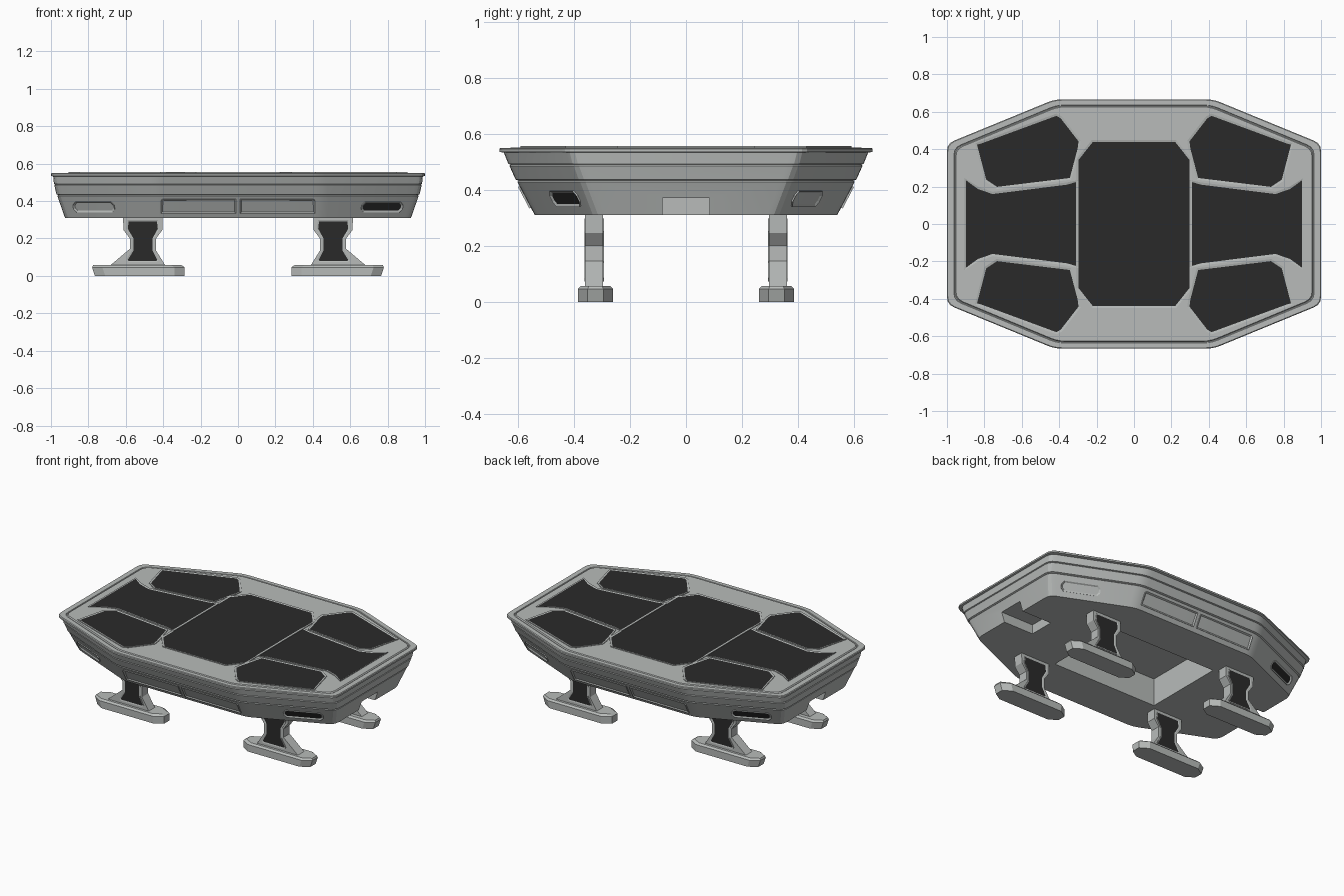
import bpy, bmesh
from mathutils import Vector, Matrix

if "Cube" in bpy.data.objects:
    bpy.data.objects.remove(bpy.data.objects["Cube"])


def material(name, col):
    m = bpy.data.materials.new(name)
    m.diffuse_color = (*col, 1)
    m.use_nodes = True
    m.node_tree.nodes["Principled BSDF"].inputs["Base Color"].default_value = m.diffuse_color
    return m


GREY = material("light_grey_metal", (0.48, 0.50, 0.49))
DARK = material("dark_glass", (0.023, 0.023, 0.023))


def finish(bm, name, mats):
    bmesh.ops.recalc_face_normals(bm, faces=bm.faces)
    me = bpy.data.meshes.new(name)
    bm.to_mesh(me)
    bm.free()
    for m in mats:
        me.materials.append(m)
    ob = bpy.data.objects.new(name, me)
    bpy.context.collection.objects.link(ob)
    return ob


def loft(name, rings):
    """Skin a stack of equal-length closed rings and cap both ends."""
    bm = bmesh.new()
    vs = [[bm.verts.new(p) for p in r] for r in rings]
    n = len(vs[0])
    for a, b in zip(vs, vs[1:]):
        for i in range(n):
            j = (i + 1) % n
            bm.faces.new((a[i], a[j], b[j], b[i]))
    bm.faces.new(vs[0])
    bm.faces.new(vs[-1])
    return finish(bm, name, [GREY])


def plate(name, pts, mat, rim=0.012, height=0.006, sink=0.003, base=-0.008):
    """Raised grey frame with a dark panel sunk into it."""
    bm = bmesh.new()
    f = bm.faces.new([bm.verts.new((x, y, base)) for x, y in pts])
    f.normal_update()
    if f.normal.z < 0:
        f.normal_flip()
    ext = bmesh.ops.extrude_face_region(bm, geom=[f], use_keep_orig=True)["geom"]
    bmesh.ops.translate(bm, verts=[g for g in ext if isinstance(g, bmesh.types.BMVert)],
                        vec=(0, 0, height - base))
    bmesh.ops.recalc_face_normals(bm, faces=bm.faces)
    top = max(bm.faces, key=lambda g: g.calc_center_median().z)
    bmesh.ops.inset_region(bm, faces=[top], thickness=rim)
    top.material_index = 1
    bmesh.ops.translate(bm, verts=top.verts, vec=(0, 0, -sink))
    bm.transform(mat)
    return finish(bm, name, [GREY, DARK])


def basis(o, u, v):
    u = Vector(u).normalized()
    v = Vector(v)
    v = (v - u * v.dot(u)).normalized()
    m = Matrix((u, v, u.cross(v))).transposed().to_4x4()
    m.translation = o
    return m


def octagon(hx, cy, cx, hy, z, r=0.04, seg=3):
    """Eight-sided outline with slightly rounded corners."""
    c = [Vector(p) for p in ((hx, -cy), (hx, cy), (cx, hy), (-cx, hy),
                             (-hx, cy), (-hx, -cy), (-cx, -hy), (cx, -hy))]
    out = []
    for i, p in enumerate(c):
        a = p + (c[i - 1] - p).normalized() * r
        b = p + (c[(i + 1) % 8] - p).normalized() * r
        for k in range(seg + 1):
            t = k / seg
            q = a * (1 - t) ** 2 + p * 2 * t * (1 - t) + b * t * t
            out.append((q.x, q.y, z))
    return out


def mirror(sx, sy):
    return Matrix.Diagonal((sx, sy, 1, 1))


# Table body: flared octagonal shell with stepped bands and a rim
body = loft("table_body", [octagon(*r) for r in (
    (.925, .33, .44, .54, .31), (.966, .375, .445, .602, .428),
    (.962, .371, .445, .598, .432), (.971, .380, .445, .608, .436),
    (.982, .398, .442, .630, .485), (.978, .394, .442, .626, .489),
    (.984, .402, .440, .634, .492), (.988, .412, .432, .650, .532),
    (1.0, .43, .425, .666, .535), (1.0, .43, .425, .666, .545),
    (.996, .427, .423, .662, .549), (.963, .408, .412, .636, .549),
    (.961, .406, .411, .634, .545), (.957, .403, .409, .630, .545),
    (.952, .400, .407, .626, .551))])


# Underside cavity and end hand notches
def cut(x0, x1, y, z1):
    c = loft("cutter", [[(x0, -y, z), (x1, -y, z), (x1, y, z), (x0, y, z)] for z in (.2, z1)])
    c.hide_render = True
    m = body.modifiers.new("cut", 'BOOLEAN')
    m.operation, m.solver, m.object = 'DIFFERENCE', 'EXACT', c
    bpy.context.view_layer.objects.active = body
    bpy.ops.object.modifier_apply(modifier=m.name)
    bpy.data.objects.remove(c)


cut(-.38, .38, .27, .49)
cut(.71, 1.1, .083, .37)
cut(-1.1, -.71, .083, .37)

bpy.ops.object.select_all(action='DESELECT')
body.select_set(True)
bpy.context.view_layer.objects.active = body
bpy.ops.object.shade_smooth_by_angle(angle=0.26)

# Glass panels on the top
deck = Matrix.Translation((0, 0, .551))
plate("centre_panel", [(.225, .45), (.309, .345), (.309, -.345), (.225, -.45),
                       (-.225, -.45), (-.309, -.345), (-.309, .345), (-.225, .45)],
      deck, height=.004, sink=.0025)
for sx in (1, -1):
    plate("side_panel", [(.297, .235), (.36, .222), (.755, .172), (.83, .198), (.905, .245),
                         (.905, -.245), (.83, -.198), (.755, -.172), (.36, -.222), (.297, -.235)],
          mirror(sx, 1) @ deck, height=.004, sink=.0025)
    for sy in (1, -1):
        plate("corner_panel", [(.85, .43), (.825, .44), (.415, .59), (.385, .575), (.285, .445),
                               (.29, .40), (.335, .237), (.735, .187), (.80, .23)],
              mirror(sx, sy) @ deck, height=.004, sink=.0025)

# Drawer fronts, corner vents, legs and feet in each quadrant
drawer = [(-.2, -.042), (.2, -.042), (.2, .035), (.19, .045), (-.2, .045)]
vent = [(-.12, -.012), (-.103, -.031), (.103, -.031), (.12, -.012),
        (.12, .012), (.103, .031), (-.103, .031), (-.12, .012)]
A, B = Vector((.44, -.54, .31)), Vector((.925, -.33, .31))
C, D = Vector((.445, -.602, .428)), Vector((.966, -.375, .428))
leg = [(.405, .32), (.405, .245), (.438, .20), (.438, .135), (.385, .05),
       (.69, .05), (.578, .145), (.578, .20), (.612, .245), (.615, .32)]
inset = [(.428, .298), (.421, .25), (.450, .198), (.450, .138), (.424, .085), (.434, .073),
         (.588, .073), (.597, .085), (.566, .138), (.566, .198), (.597, .25), (.59, .298)]


def foot_ring(x0, x1, h, z):
    c = h * .45
    return [(x0, -c, z), (x0 + .055, -h, z), (x1 - .055, -h, z), (x1, -c, z),
            (x1, c, z), (x1 - .055, h, z), (x0 + .055, h, z), (x0, c, z)]


for sx in (1, -1):
    for sy in (1, -1):
        M = mirror(sx, sy)
        plate("drawer_front", drawer,
              M @ basis((.212, -.573, .3725), (1, 0, 0), C - A), rim=.014, sink=.008)
        low, high = A.lerp(B, .65), C.lerp(D, .65)
        plate("corner_vent", vent,
              M @ basis(low.lerp(high, .5), (B - A) + (D - C), high - low), rim=.010, sink=.006)
        loft("leg", [[M @ Vector((x, y, z)) for x, z in leg] for y in (-.36, -.296)])
        for y, s in ((-.36, 1), (-.296, -1)):
            pts = [(s * (x - .51), z) for x, z in inset]
            plate("leg_inset", pts, M @ basis((.51, y, 0), (s, 0, 0), (0, 0, 1)),
                  rim=.008, height=.003, sink=.002)
        T = M @ Matrix.Translation((0, -.323, 0))
        loft("foot", [[T @ Vector(p) for p in foot_ring(*r)] for r in (
            (.285, .765, .062, 0), (.285, .78, .063, .046), (.302, .775, .052, .057))])
